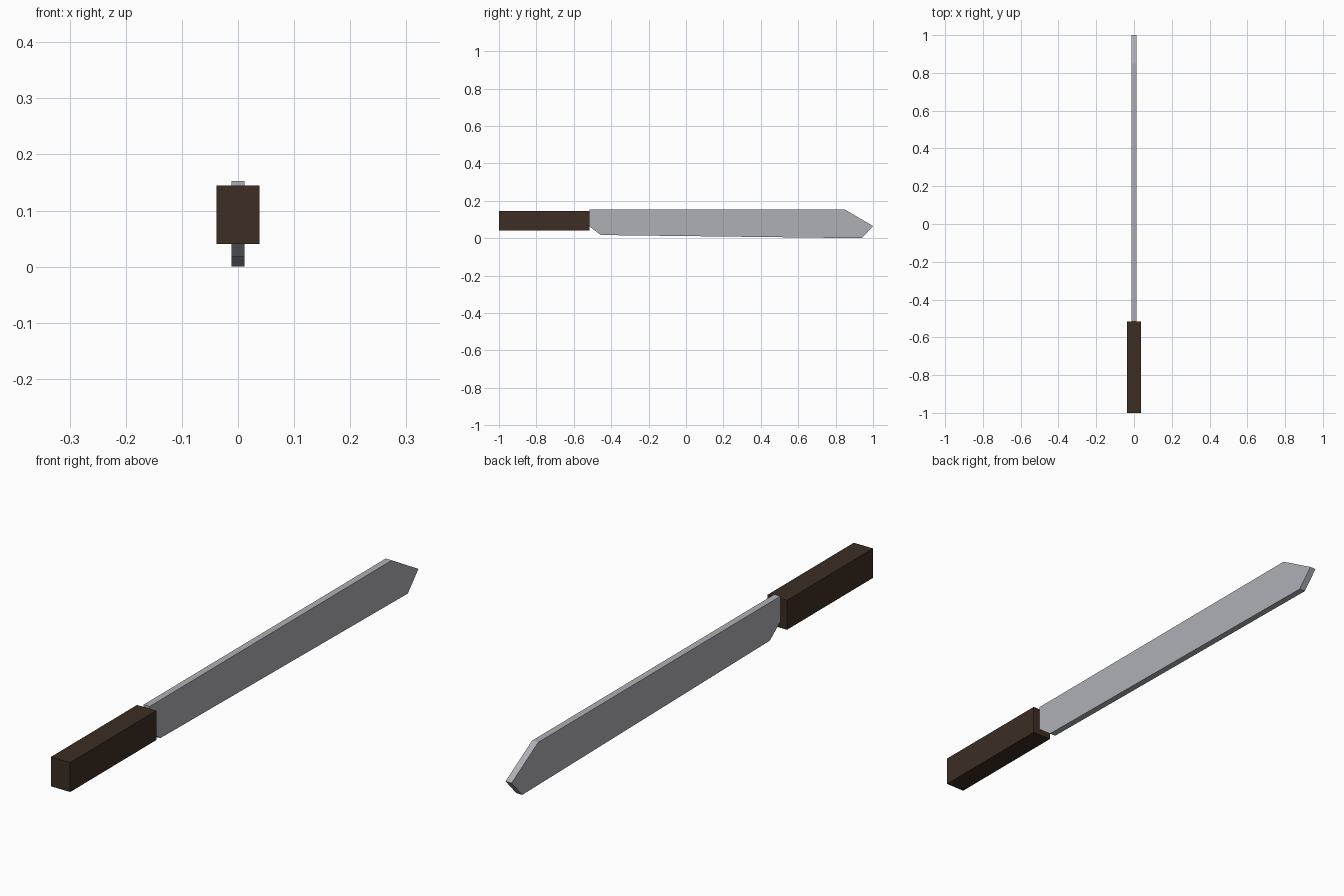
import bpy
import bmesh

cube = bpy.data.objects.get("Cube")
if cube:
    bpy.data.objects.remove(cube, do_unlink=True)


def make_material(name, rgb, roughness):
    mat = bpy.data.materials.new(name)
    mat.use_nodes = True
    colour = (*rgb, 1.0)
    mat.diffuse_color = colour
    bsdf = mat.node_tree.nodes["Principled BSDF"]
    bsdf.inputs["Base Color"].default_value = colour
    bsdf.inputs["Roughness"].default_value = roughness
    return mat


def extruded_profile(name, profile, half_width, mat):
    """Extrude a side outline of (y, z) points across x, centred on x = 0."""
    bm = bmesh.new()
    side = bm.faces.new([bm.verts.new((-half_width, y, z)) for y, z in profile])
    result = bmesh.ops.extrude_face_region(bm, geom=[side])
    moved = [v for v in result["geom"] if isinstance(v, bmesh.types.BMVert)]
    bmesh.ops.translate(bm, verts=moved, vec=(2 * half_width, 0, 0))
    bmesh.ops.recalc_face_normals(bm, faces=bm.faces)
    mesh = bpy.data.meshes.new(name)
    bm.to_mesh(mesh)
    bm.free()
    mesh.materials.append(mat)
    obj = bpy.data.objects.new(name, mesh)
    bpy.context.collection.objects.link(obj)
    return obj


steel = make_material("grey steel", (0.43, 0.435, 0.47), 0.5)
wood = make_material("dark brown wood", (0.045, 0.027, 0.017), 0.8)

# Blade: straight spine, clipped tip, slightly widening edge, angled heel
blade_outline = [
    (-0.515, 0.153), (0.85, 0.153), (1.0, 0.065),
    (0.94, 0.0), (-0.455, 0.017), (-0.515, 0.062),
]
extruded_profile("blade", blade_outline, 0.012, steel)

# Handle: plain rectangular block
handle_outline = [(-1.0, 0.04), (-0.515, 0.04), (-0.515, 0.145), (-1.0, 0.145)]
extruded_profile("handle", handle_outline, 0.038, wood)
